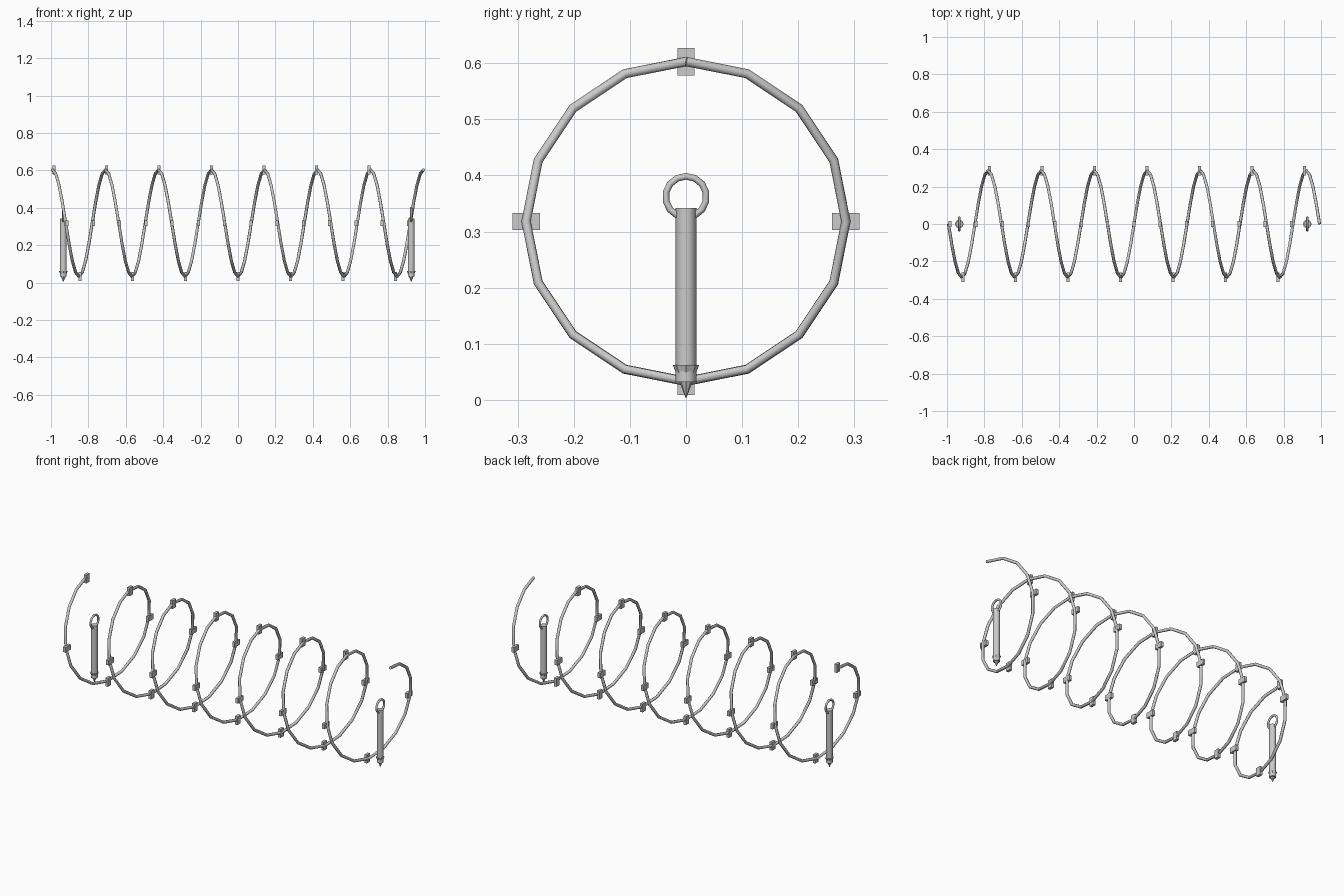
import bpy, math
from math import sin, cos, pi

if "Cube" in bpy.data.objects:
    bpy.data.objects.remove(bpy.data.objects["Cube"])

R, ZC = 0.285, 0.318          # coil radius and axis height
X0, X1 = -0.992, 0.992        # coil ends
TURNS, SEG = 7, 16


def smooth():
    bpy.ops.object.shade_smooth_by_angle(angle=math.radians(65))


# Coiled wire
curve = bpy.data.curves.new("wire_coil", 'CURVE')
curve.dimensions = '3D'
curve.bevel_depth = 0.0083
curve.bevel_resolution = 2
curve.use_fill_caps = True
spline = curve.splines.new('POLY')
spline.points.add(TURNS * SEG)
for i, p in enumerate(spline.points):
    a = 2 * pi * i / SEG
    x = X0 + (X1 - X0) * i / (TURNS * SEG)
    p.co = (x, -R * sin(a), ZC + R * cos(a), 1)
coil = bpy.data.objects.new("wire_coil", curve)
bpy.context.collection.objects.link(coil)
bpy.context.view_layer.objects.active = coil
coil.select_set(True)
bpy.ops.object.convert(target='MESH')
smooth()

# Flat razor blades, four per turn
for n in range(TURNS * 4):
    a = n * pi / 2
    loc = (-0.984 + 0.0702 * n, -R * sin(a), ZC + R * cos(a))
    bpy.ops.mesh.primitive_cube_add(size=1, location=loc, rotation=(a, 0, 0))
    blade = bpy.context.object
    blade.name = f"blade_{n + 1}"
    blade.scale = (0.016, 0.03, 0.049)


def stake(x, side):
    # Post
    bpy.ops.mesh.primitive_cylinder_add(vertices=12, radius=0.0183, depth=0.31,
                                        location=(x, 0, 0.187))
    bpy.context.object.name = f"stake_post_{side}"
    smooth()
    # Ground point, tip down
    bpy.ops.mesh.primitive_cone_add(vertices=8, radius1=0, radius2=0.0235,
                                    depth=0.06, location=(x, 0, 0.032))
    bpy.context.object.name = f"stake_tip_{side}"
    # Eye ring
    bpy.ops.mesh.primitive_torus_add(major_segments=14, minor_segments=8,
                                     major_radius=0.0365, minor_radius=0.006,
                                     location=(x, 0, 0.362),
                                     rotation=(0, pi / 2, 0))
    bpy.context.object.name = f"stake_ring_{side}"
    smooth()


stake(-0.934, "left")
stake(0.926, "right")
